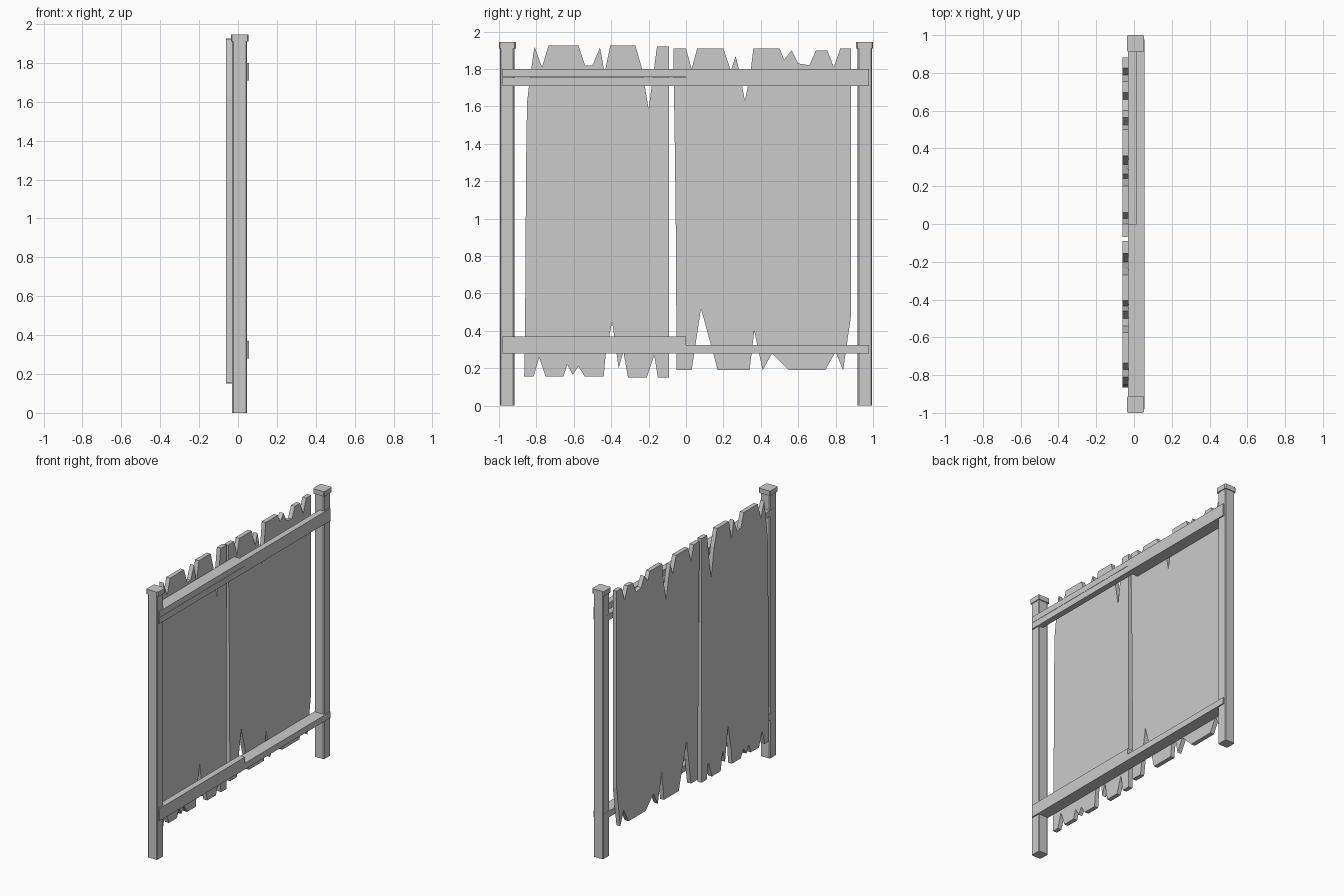
import bpy, bmesh

if "Cube" in bpy.data.objects:
    bpy.data.objects.remove(bpy.data.objects["Cube"])


def finish(name, bm):
    bmesh.ops.recalc_face_normals(bm, faces=bm.faces)
    me = bpy.data.meshes.new(name)
    bm.to_mesh(me)
    bm.free()
    ob = bpy.data.objects.new(name, me)
    bpy.context.collection.objects.link(ob)
    return ob


def box(name, x, y, z, bevel=0.0):
    bm = bmesh.new()
    bmesh.ops.create_cube(bm, size=1)
    for v in bm.verts:
        for i, r in enumerate((x, y, z)):
            v.co[i] = r[0] if v.co[i] < 0 else r[1]
    if bevel:
        vertical = [e for e in bm.edges
                    if abs(e.verts[0].co.z - e.verts[1].co.z) > 0.001]
        bmesh.ops.bevel(bm, geom=vertical, offset=bevel, segments=1,
                        affect='EDGES', profile=0.5)
    return finish(name, bm)


def sheet(name, outline, x0, x1):
    bm = bmesh.new()
    f = bm.faces.new([bm.verts.new((x0, y, z)) for y, z in outline])
    ext = bmesh.ops.extrude_face_region(bm, geom=[f])
    for v in ext['geom']:
        if isinstance(v, bmesh.types.BMVert):
            v.co.x = x1
    # the source face is kept or rebuilt so both sides are closed
    if not any(all(abs(v.co.x - x0) < 1e-6 for v in g.verts) for g in bm.faces):
        bm.faces.new([v for v in bm.verts if abs(v.co.x - x0) < 1e-6])
    bmesh.ops.recalc_face_normals(bm, faces=bm.faces)
    bmesh.ops.triangulate(bm, faces=[g for g in bm.faces if len(g.verts) > 4])
    return finish(name, bm)


# Posts with caps
for side, s in (("left", -1), ("right", 1)):
    span = lambda a, b: tuple(sorted((s * a, s * b)))
    box(side + "_post", (-0.03, 0.047), span(0.918, 0.994), (0, 1.915), 0.006)
    box(side + "_post_cap", (-0.037, 0.054), span(0.91, 1.0), (1.91, 1.945), 0.006)

# Rails: lying boards with upright strips along the front
L, R = (-0.98, 0.0), (0.0, 0.978)
deep, front = (-0.031, 0.056), (0.012, 0.056)
box("top_left_rail", deep, L, (1.757, 1.80))
box("top_left_rail_strip", front, L, (1.71, 1.755))
box("top_right_rail", deep, R, (1.71, 1.755))
box("top_right_rail_strip", front, R, (1.755, 1.80))
box("bottom_left_rail", deep, L, (0.28, 0.325))
box("bottom_left_rail_strip", front, L, (0.325, 0.37))
box("bottom_right_rail", deep, R, (0.28, 0.325))

# Splintered panels
left_outline = [
    (-.865, .155), (-.86, .49), (-.855, 1.3), (-.85, 1.62), (-.835, 1.75),
    (-.81, 1.92), (-.77, 1.81), (-.735, 1.925), (-.575, 1.925), (-.54, 1.82),
    (-.50, 1.82), (-.46, 1.915), (-.435, 1.78), (-.405, 1.925), (-.27, 1.925),
    (-.235, 1.8), (-.20, 1.585), (-.155, 1.92), (-.09, 1.92), (-.09, .15),
    (-.15, .15), (-.17, .27), (-.21, .15), (-.31, .15), (-.335, .29),
    (-.36, .2), (-.395, .45), (-.43, .27), (-.44, .155), (-.54, .155),
    (-.575, .21), (-.605, .165), (-.635, .22), (-.655, .155), (-.75, .155),
    (-.785, .26), (-.815, .155)]
right_outline = [
    (-.05, .19), (-.055, 1.0), (-.06, 1.4), (-.068, 1.91), (0, 1.91),
    (.03, 1.8), (.06, 1.91), (.20, 1.91), (.24, 1.79), (.265, 1.87),
    (.285, 1.79), (.315, 1.63), (.345, 1.78), (.36, 1.91), (.50, 1.91),
    (.525, 1.85), (.565, 1.90), (.60, 1.83), (.66, 1.82), (.695, 1.90),
    (.755, 1.90), (.79, 1.81), (.825, 1.91), (.882, 1.91), (.882, .48),
    (.84, .19), (.80, .29), (.745, .19), (.55, .19), (.46, .28),
    (.41, .19), (.365, .40), (.34, .19), (.17, .19), (.08, .52), (.03, .19)]
sheet("left_panel", left_outline, -0.061, -0.03)
sheet("right_panel", right_outline, -0.061, -0.03)
